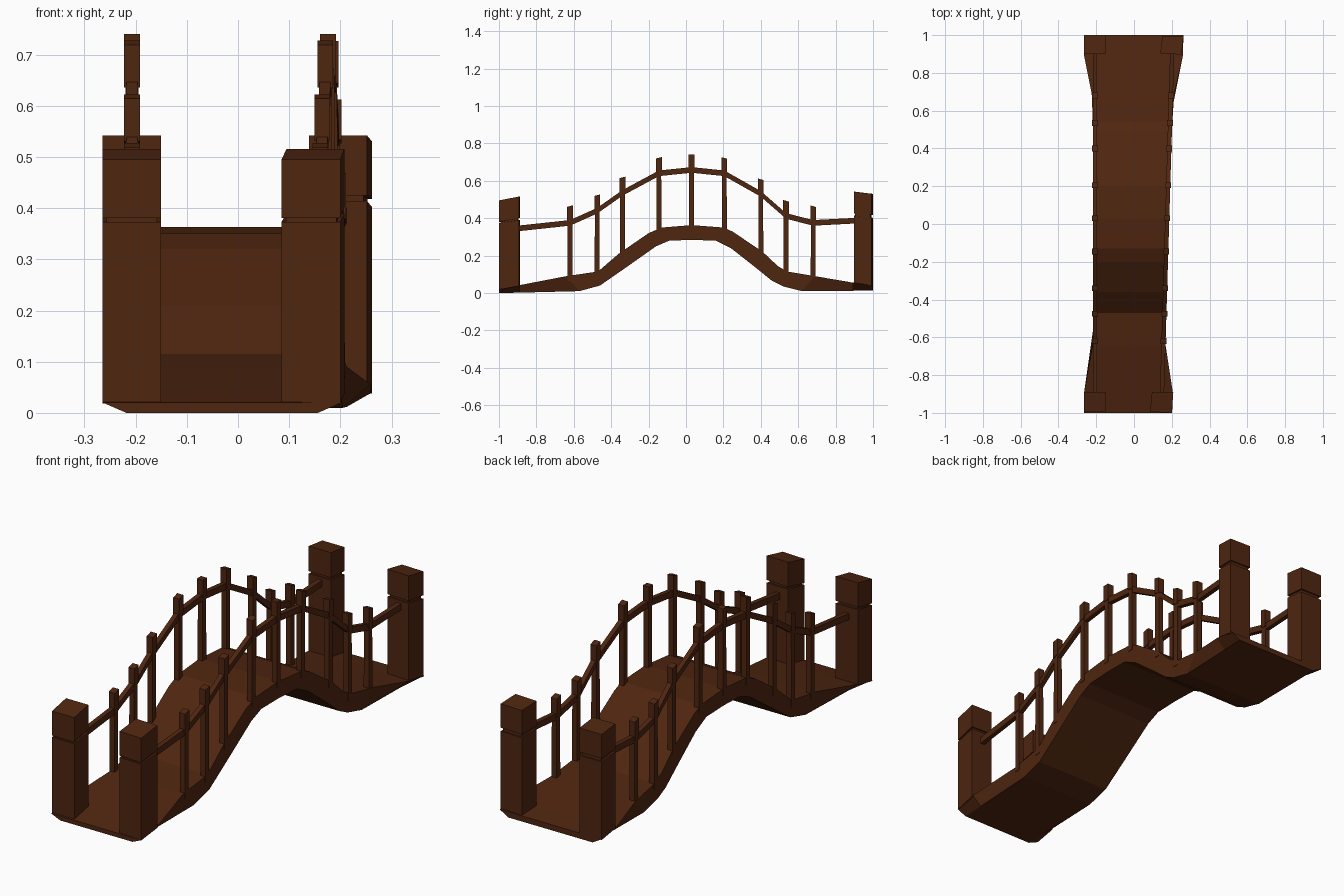
import bpy, bmesh

if "Cube" in bpy.data.objects:
    bpy.data.objects.remove(bpy.data.objects["Cube"])

wood = bpy.data.materials.new("dark brown wood")
wood.diffuse_color = (0.078, 0.019, 0.005, 1)
wood.use_nodes = True
wood.node_tree.nodes["Principled BSDF"].inputs["Base Color"].default_value = wood.diffuse_color


def make(name, sections):
    """Loft a closed solid through four-point sections."""
    bm = bmesh.new()
    rings = [[bm.verts.new(p) for p in s] for s in sections]
    for a, b in zip(rings, rings[1:]):
        for i in range(4):
            j = (i + 1) % 4
            bm.faces.new((a[i], a[j], b[j], b[i]))
    bm.faces.new(rings[0])
    bm.faces.new(rings[-1])
    bmesh.ops.recalc_face_normals(bm, faces=bm.faces)
    me = bpy.data.meshes.new(name)
    bm.to_mesh(me)
    bm.free()
    me.materials.append(wood)
    ob = bpy.data.objects.new(name, me)
    bpy.context.collection.objects.link(ob)
    return ob


def edge(side, y):
    """Outer x of the straight part of each side; the right side is skewed."""
    return -0.218 if side < 0 else 0.186 + 0.03 * y


def flare(y):
    """Widening of the deck's top edge toward both ends."""
    return 0.046 * min(1, max(0, (abs(y) - 0.66) / 0.23))


# Arched deck: bottom y, bottom z, top y, top z
deck = [(-1, 0, -1, .02), (-.89, .002, -.89, .042), (-.57, .01, -.64, .09),
        (-.46, .04, -.47, .115), (-.33, .13, -.36, .21), (-.16, .25, -.2, .32),
        (-.09, .28, -.13, .35), (.03, .284, .03, .363), (.16, .28, .2, .35),
        (.24, .24, .25, .328), (.38, .13, .41, .22), (.46, .065, .49, .145),
        (.52, .035, .54, .115), (.62, .01, .69, .09), (.89, .012, .89, .056),
        (1, .014, 1, .04)]
make("deck", [[(edge(-1, yb), yb, zb), (edge(1, yb), yb, zb),
               (edge(1, yt) + flare(yt), yt, zt),
               (edge(-1, yt) - flare(yt), yt, zt)] for yb, zb, yt, zt in deck])


# Corner posts: body, recessed neck and sloping cap
def post(name, foot, levels):
    cx = sum(p[0] for p in foot) / 4
    cy = sum(p[1] for p in foot) / 4
    make(name, [[(cx + (x - cx) * s, cy + (y - cy) * s, (z0, z0, z1, z1)[i])
                 for i, (x, y) in enumerate(foot)] for z0, z1, s in levels])


front = [(.018, .038, 1), (.373, .39, 1), (.373, .39, .86),
         (.381, .402, .86), (.381, .402, 1), (.495, .516, 1)]
back = [(.053, .038, 1), (.414, .402, 1), (.414, .402, .86),
        (.425, .418, .86), (.425, .418, 1), (.542, .53, 1)]
post("front_left_post", [(-.265, -.993), (-.15, -.993), (-.15, -.89), (-.265, -.89)], front)
post("front_right_post", [(.085, -.994), (.2, -1), (.208, -.892), (.095, -.888)], front)
post("back_left_post", [(-.265, .9), (-.15, .9), (-.15, 1), (-.265, 1)], back)
post("back_right_post", [(.139, .903), (.252, .897), (.262, .992), (.15, .996)], back)

# Railings: y, deck z, rail z, baluster top z
stations = [(-.62, .085, .375, .465), (-.475, .105, .44, .523), (-.34, .21, .535, .618),
            (-.145, .335, .64, .723), (.03, .355, .658, .74), (.205, .34, .64, .722),
            (.4, .22, .53, .608), (.535, .11, .412, .493), (.68, .085, .375, .464)]


def box_ring(x, y, z, h, slope=0):
    return [(x - .014 * h, y - .014 * h, z - .014 * slope),
            (x + .014 * h, y - .014 * h, z - .014 * slope),
            (x + .014 * h, y + .014 * h, z + .014 * slope),
            (x - .014 * h, y + .014 * h, z + .014 * slope)]


for side, label in ((-1, "left"), (1, "right")):
    def mid(y):
        return edge(side, y) - side * .011

    path = [(-.9, .345)] + [(y, r) for y, d, r, t in stations] + [(.91, .387)]
    w, h = .011, .015
    make(label + "_handrail", [[(mid(y) - w, y, z - h), (mid(y) + w, y, z - h),
                                (mid(y) + w, y, z + h), (mid(y) - w, y, z + h)]
                               for y, z in path])
    for n, (y, d, r, t) in enumerate(stations):
        s = .3 if y < -.1 else -.3 if y > .1 else 0
        x = mid(y)
        make(f"{label}_baluster_{n + 1}",
             [box_ring(x, y, d - .02, .95), box_ring(x, y, r, .9)])
        make(f"{label}_baluster_head_{n + 1}",
             [box_ring(x, y, r, 1.1, s), box_ring(x, y, t, 1.1, s)])
